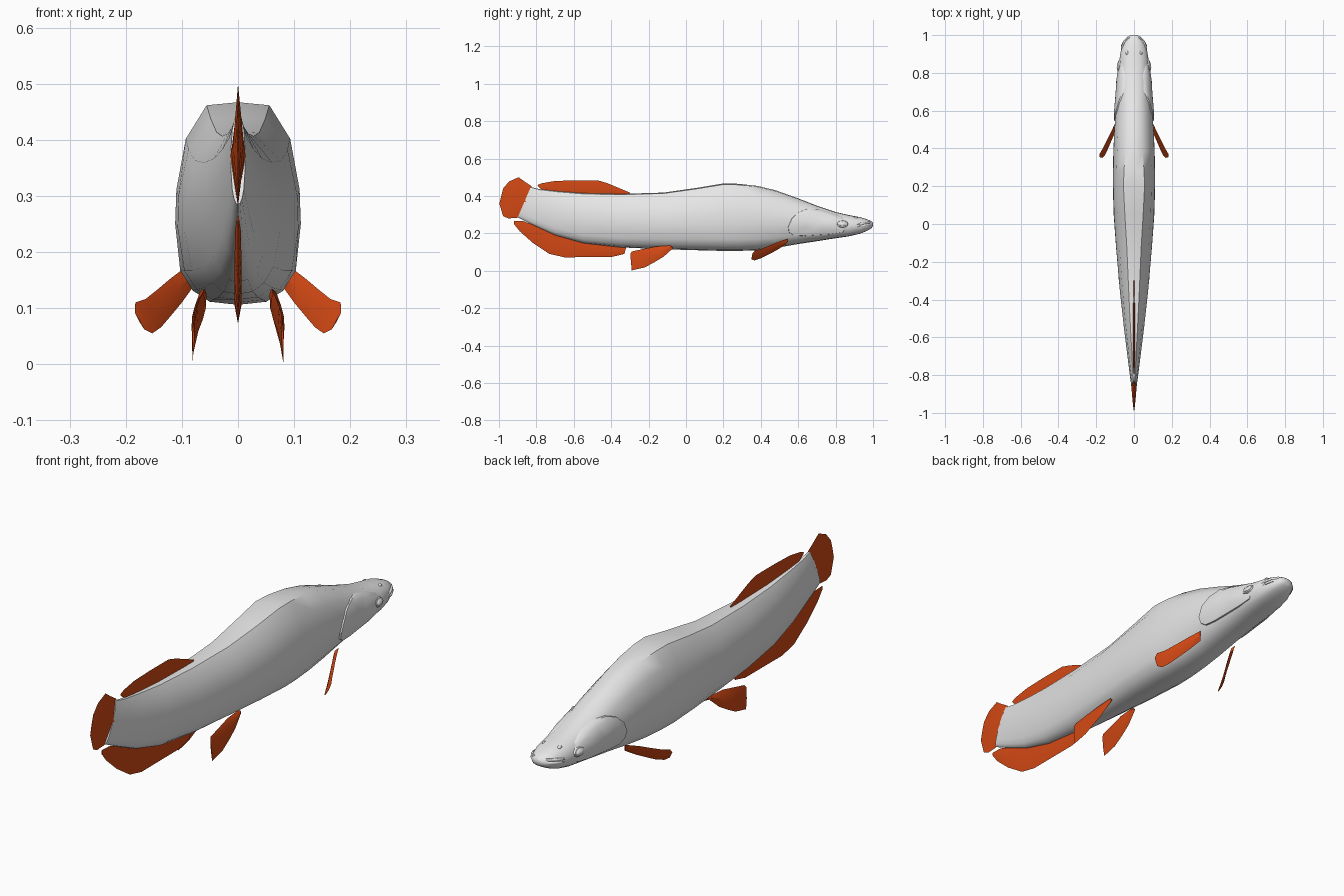
import bpy, bmesh, math
from mathutils import Vector
from mathutils.bvhtree import BVHTree

if "Cube" in bpy.data.objects:
    bpy.data.objects.remove(bpy.data.objects["Cube"])


def material(name, rgb):
    m = bpy.data.materials.new(name)
    m.diffuse_color = (*rgb, 1)
    m.use_nodes = True
    m.node_tree.nodes["Principled BSDF"].inputs["Base Color"].default_value = m.diffuse_color
    return m


GREY = material("body_grey", (0.8, 0.8, 0.8))
ORANGE = material("fin_orange", (0.65, 0.065, 0.007))
WHITE = material("eye_white", (1, 1, 1))


def finish(name, bm, mat, angle=40):
    bmesh.ops.recalc_face_normals(bm, faces=bm.faces)
    me = bpy.data.meshes.new(name)
    bm.to_mesh(me)
    bm.free()
    ob = bpy.data.objects.new(name, me)
    bpy.context.collection.objects.link(ob)
    me.materials.append(mat)
    bpy.ops.object.select_all(action='DESELECT')
    ob.select_set(True)
    bpy.context.view_layer.objects.active = ob
    bpy.ops.object.shade_smooth_by_angle(angle=math.radians(angle))
    return ob


def loft(rings):
    """Skin closed rings of equal length and cap both ends."""
    bm = bmesh.new()
    vs = [[bm.verts.new(p) for p in r] for r in rings]
    n = len(rings[0])
    for a, b in zip(vs, vs[1:]):
        for i in range(n):
            j = (i + 1) % n
            bm.faces.new((a[i], a[j], b[j], b[i]))
    bm.faces.new(vs[0])
    bm.faces.new(vs[-1])
    return bm


# Body: y, bottom, top, half width, roundness, slant of the section
STATIONS = [
    (-0.90, .285, .448, .013, .7, .07), (-0.83, .250, .436, .021, .7, .05),
    (-0.70, .190, .425, .036, .7, .02), (-0.55, .147, .415, .054, .6, 0),
    (-0.35, .125, .411, .076, .5, 0), (-0.12, .115, .418, .096, .4, 0),
    (0.05, .110, .442, .108, .2, 0), (0.20, .106, .467, .112, 0, 0),
    (0.28, .106, .465, .112, .1, 0), (0.38, .110, .454, .110, .3, 0),
    (0.48, .122, .430, .106, .4, 0), (0.60, .143, .387, .098, .4, 0),
    (0.70, .158, .348, .090, .4, 0), (0.80, .174, .314, .084, .35, 0),
    (0.87, .184, .298, .078, .3, 0), (0.93, .198, .287, .068, .3, 0),
    (0.965, .212, .276, .054, .4, 0), (0.99, .226, .266, .036, .5, 0),
    (1.0, .238, .257, .018, .6, 0)]
SECTION = [(.5, .985), (.83, .82), (.98, .57), (1, .4), (.92, .17), (.72, .07), (.45, .015)]


def body_ring(y, lo, hi, w, rnd, slant):
    half = [(w * (u * (1 - rnd) + rnd * 2 * math.sqrt(v * (1 - v))), v) for u, v in SECTION]
    pts = [(0, 1)] + half + [(0, 0)] + [(-u, v) for u, v in reversed(half)]
    return [(u, y + slant * v, lo + (hi - lo) * v) for u, v in pts]


bm = loft([body_ring(*s) for s in STATIONS])
bmesh.ops.recalc_face_normals(bm, faces=bm.faces)
skin = BVHTree.FromBMesh(bm)
finish("body", bm, GREY, 45)


def side_x(y, z):
    hit = skin.ray_cast(Vector((1, y, z)), Vector((-1, 0, 0)))[0]
    return hit.x if hit else 0


def side_plate(name, sx, outline, centre, layers, fade, mat):
    """Plate following the flank; layers are (scale, lift), fade(y) scales the lift."""
    bm = bmesh.new()
    rings = []
    for k, lift in layers:
        ring = []
        for y, z in outline:
            y, z = centre[0] + (y - centre[0]) * k, centre[1] + (z - centre[1]) * k
            ring.append(bm.verts.new((sx * (side_x(y, z) + lift * fade(y)), y, z)))
        rings.append(ring)
    n = len(outline)
    for a, b in zip(rings, rings[1:]):
        for i in range(n):
            bm.faces.new((a[i], a[(i + 1) % n], b[(i + 1) % n], b[i]))
    tip = bm.verts.new((sx * (side_x(*centre) + layers[-1][1] * fade(centre[0])), *centre))
    for i in range(n):
        bm.faces.new((rings[-1][i], rings[-1][(i + 1) % n], tip))
    return finish(name, bm, mat, 35)


GILL = [(.84, .285), (.78, .31), (.71, .33), (.65, .332), (.60, .313), (.565, .28),
        (.545, .235), (.55, .205), (.575, .188), (.63, .186), (.69, .190), (.77, .195),
        (.84, .205), (.865, .245)]


def ellipse(cy, cz, ry, rz, n=12):
    return [(cy + ry * math.cos(2 * math.pi * i / n), cz + rz * math.sin(2 * math.pi * i / n))
            for i in range(n)]


def ball(name, loc, size, mat):
    bm = bmesh.new()
    bmesh.ops.create_uvsphere(bm, u_segments=12, v_segments=8, radius=1)
    bmesh.ops.scale(bm, vec=size, verts=bm.verts)
    bmesh.ops.translate(bm, vec=loc, verts=bm.verts)
    return finish(name, bm, mat)


def fin(name, upper, lower, thick):
    """Lens-shaped fin between paired edge points."""
    rings = []
    for i, (a, b, t) in enumerate(zip(upper, lower, thick)):
        a, b = Vector(a), Vector(b)
        j, k = max(i - 1, 0), min(i + 1, len(upper) - 1)
        along = Vector(upper[k]) + Vector(lower[k]) - Vector(upper[j]) - Vector(lower[j])
        n = along.cross(a - b).normalized() * t
        m = (a + b) / 2
        rings.append([a, m + n, b, m - n])
    return finish(name, loft(rings), ORANGE, 30)


def flat(pts):
    return [(0, y, z) for y, z in pts]


# Middle fins
fin("tail_fin",
    flat([(-.825, .452), (-.86, .475), (-.895, .50), (-.945, .478), (-.978, .44)]),
    flat([(-.885, .287), (-.91, .282), (-.95, .280), (-.978, .292), (-.998, .36)]),
    [.014, .012, .009, .005, .001])
fin("dorsal_fin",
    flat([(-.795, .458), (-.77, .468), (-.70, .480), (-.60, .483), (-.47, .483), (-.42, .468), (-.30, .418)]),
    flat([(-.785, .445), (-.75, .420), (-.70, .410), (-.60, .405), (-.47, .400), (-.42, .400), (-.30, .402)]),
    [.002, .004, .004, .004, .004, .004, .002])
fin("anal_fin",
    flat([(-.92, .267), (-.87, .265), (-.80, .240), (-.70, .198), (-.55, .155), (-.40, .135), (-.32, .125)]),
    flat([(-.92, .250), (-.89, .212), (-.82, .150), (-.73, .090), (-.65, .072), (-.40, .073), (-.33, .090)]),
    [.002, .005, .006, .006, .006, .006, .003])

# Paired parts
for side, sx in (("right", 1), ("left", -1)):
    def mir(pts):
        return [(sx * x, y, z) for x, y, z in pts]

    fin(side + "_pectoral_fin",
        mir([(.095, .545, .172), (.120, .49, .153), (.145, .44, .132), (.165, .40, .116), (.183, .37, .110), (.184, .355, .092)]),
        mir([(.080, .53, .138), (.100, .485, .110), (.120, .44, .086), (.137, .40, .066), (.153, .365, .055), (.167, .350, .062)]),
        [.006, .006, .005, .004, .003, .001])
    fin(side + "_pelvic_fin",
        mir([(.060, -.08, .135), (.062, -.16, .130), (.068, -.22, .118), (.073, -.29, .103), (.078, -.298, .09)]),
        mir([(.064, -.07, .120), (.072, -.12, .075), (.077, -.17, .045), (.080, -.22, .018), (.081, -.29, .002)]),
        [.006, .010, .010, .006, .002])
    side_plate(side + "_gill_cover", sx, GILL, (.70, .25),
               [(1, -.004), (.985, .007), (.8, .009), (.4, .008)],
               lambda y: max(.15, min(1, (.88 - y) / .12)), GREY)
    side_plate(side + "_eye_rim", sx, ellipse(.836, .25, .032, .020), (.836, .25),
               [(1, -.002), (.85, .006), (.5, .007)], lambda y: 1, GREY)
    side_plate(side + "_eye", sx, ellipse(.836, .25, .022, .013), (.836, .25),
               [(1, .005), (.8, .009), (.4, .011)], lambda y: 1, WHITE)
    ball(side + "_nostril", (sx * .036, .905, .283), (.008, .012, .008), GREY)

# Lips: two thin rolls around the snout
for name, dz, dy in (("upper_lip", .006, -.004), ("lower_lip", -.006, 0)):
    path = [(.067, .915, .240), (.064, .94, .246), (.053, .965, .250), (.034, .985, .252)]
    path = path + [(0, .993, .253)] + [(-x, y, z) for x, y, z in reversed(path)]
    rings = []
    for i, p in enumerate(path):
        a, b = Vector(path[max(i - 1, 0)]), Vector(path[min(i + 1, len(path) - 1)])
        out = (b - a).cross(Vector((0, 0, 1))).normalized()
        r = .003 if i in (0, len(path) - 1) else .006
        c = Vector(p) + Vector((0, dy, dz))
        rings.append([c + out * r * math.cos(t * math.pi / 3) + Vector((0, 0, r * math.sin(t * math.pi / 3)))
                      for t in range(6)])
    finish(name, loft(rings), GREY, 60)
